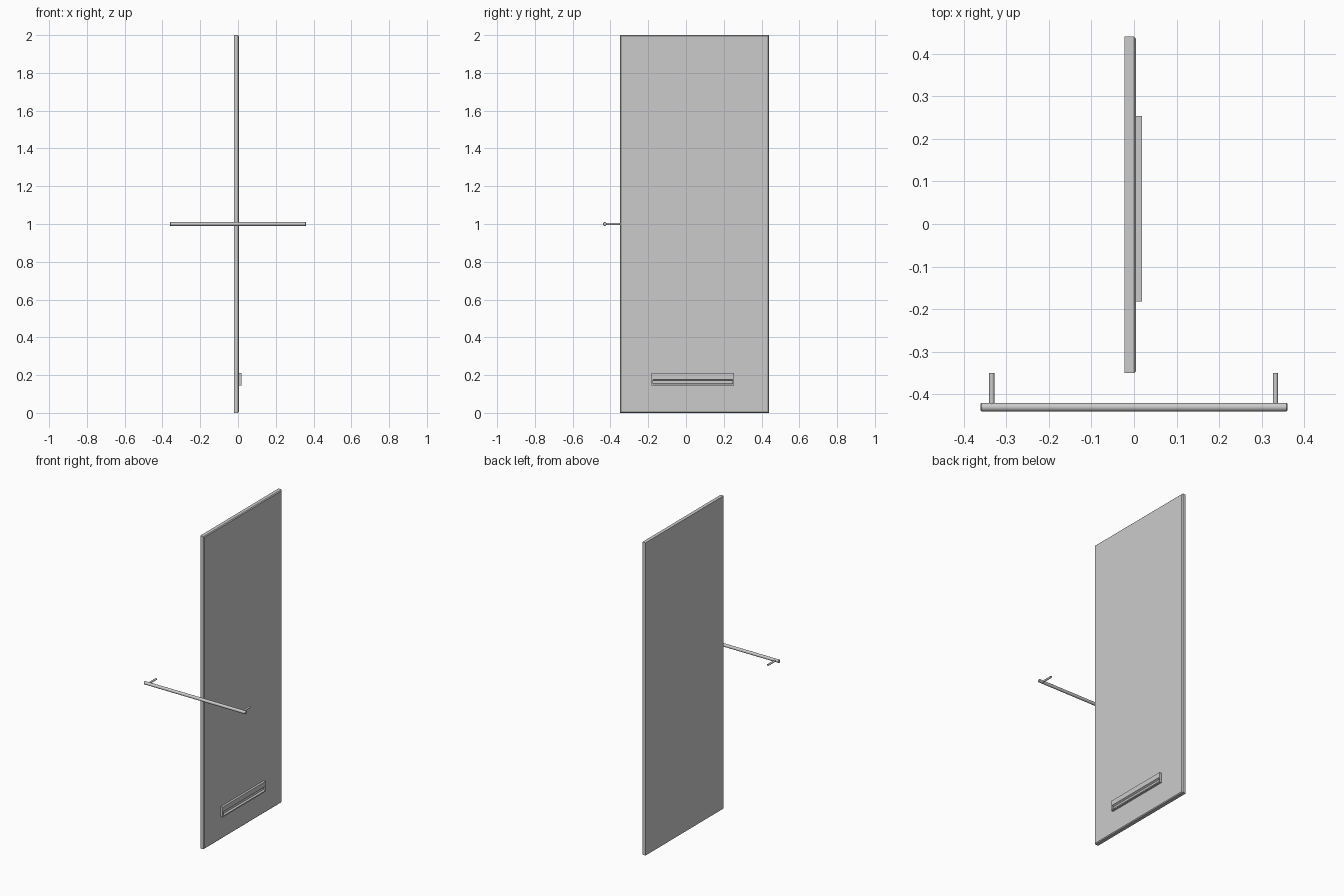
import bpy, bmesh, math
from mathutils import Vector

cube = bpy.data.objects.get("Cube")
if cube:
    bpy.data.objects.remove(cube, do_unlink=True)

# One flat grey for everything
grey = bpy.data.materials.new("light_grey")
grey.use_nodes = True
colour = (0.6, 0.6, 0.6, 1)
grey.diffuse_color = colour
grey.node_tree.nodes["Principled BSDF"].inputs["Base Color"].default_value = colour


def finish(name, bm):
    bmesh.ops.recalc_face_normals(bm, faces=bm.faces)
    mesh = bpy.data.meshes.new(name)
    bm.to_mesh(mesh)
    bm.free()
    mesh.materials.append(grey)
    obj = bpy.data.objects.new(name, mesh)
    bpy.context.collection.objects.link(obj)
    return obj


def box(name, low, high):
    low, high = Vector(low), Vector(high)
    bm = bmesh.new()
    bmesh.ops.create_cube(bm, size=1)
    for v in bm.verts:
        v.co = (low + high) / 2 + v.co * (high - low)
    return finish(name, bm)


def extrude_y(name, profile, y0, y1):
    bm = bmesh.new()
    face = bm.faces.new([bm.verts.new((x, y0, z)) for x, z in profile])
    new = bmesh.ops.extrude_face_region(bm, geom=[face])["geom"]
    verts = [g for g in new if isinstance(g, bmesh.types.BMVert)]
    bmesh.ops.translate(bm, verts=verts, vec=(0, y1 - y0, 0))
    return finish(name, bm)


def bevel(obj, width):
    mod = obj.modifiers.new("edge_bevel", "BEVEL")
    mod.width = width
    mod.segments = 1
    mod.limit_method = "ANGLE"


def rod(name, start, end, radius, bevel_width=0):
    start, end = Vector(start), Vector(end)
    bpy.ops.mesh.primitive_cylinder_add(vertices=32, radius=radius,
                                        depth=(end - start).length,
                                        location=(start + end) / 2)
    obj = bpy.context.object
    obj.name = name
    obj.rotation_euler = (end - start).to_track_quat("Z", "Y").to_euler()
    obj.data.materials.append(grey)
    bpy.ops.object.shade_smooth_by_angle(angle=math.radians(35))
    if bevel_width:
        bevel(obj, bevel_width)
    return obj


# Door slab, with the edges of its +x face chamfered
panel = box("door_panel", (-0.022, -0.35, 0), (0.005, 0.44, 2))
bm = bmesh.new()
bm.from_mesh(panel.data)
rim = [e for e in bm.edges if all(v.co.x > 0 for v in e.verts)]
bmesh.ops.bevel(bm, geom=rim, offset=0.005, segments=1, affect="EDGES")
bm.to_mesh(panel.data)
bm.free()

# Slotted plate low on the door: a grooved body closed by two end pieces
back, front, y0, y1, end = 0.005, 0.019, -0.182, 0.253, 0.006
low, high = 0.145, 0.21
groove = [(back, low), (back, high), (front, high), (front, 0.178),
          (0.008, 0.172), (0.008, 0.156), (front, 0.152), (front, low)]
extrude_y("slot_plate", groove, y0 + end, y1 - end)
for name, y in (("slot_end_front", y0), ("slot_end_back", y1 - end)):
    box(name, (back, y, low), (front, y + end, high))

# Towel rail with two short mounting posts
rod("rail", (-0.36, -0.43, 1), (0.36, -0.43, 1), 0.01, 0.002)
for name, x in (("rail_post_right", -0.334), ("rail_post_left", 0.332)):
    rod(name, (x, -0.43, 1), (x, -0.35, 1), 0.006)
